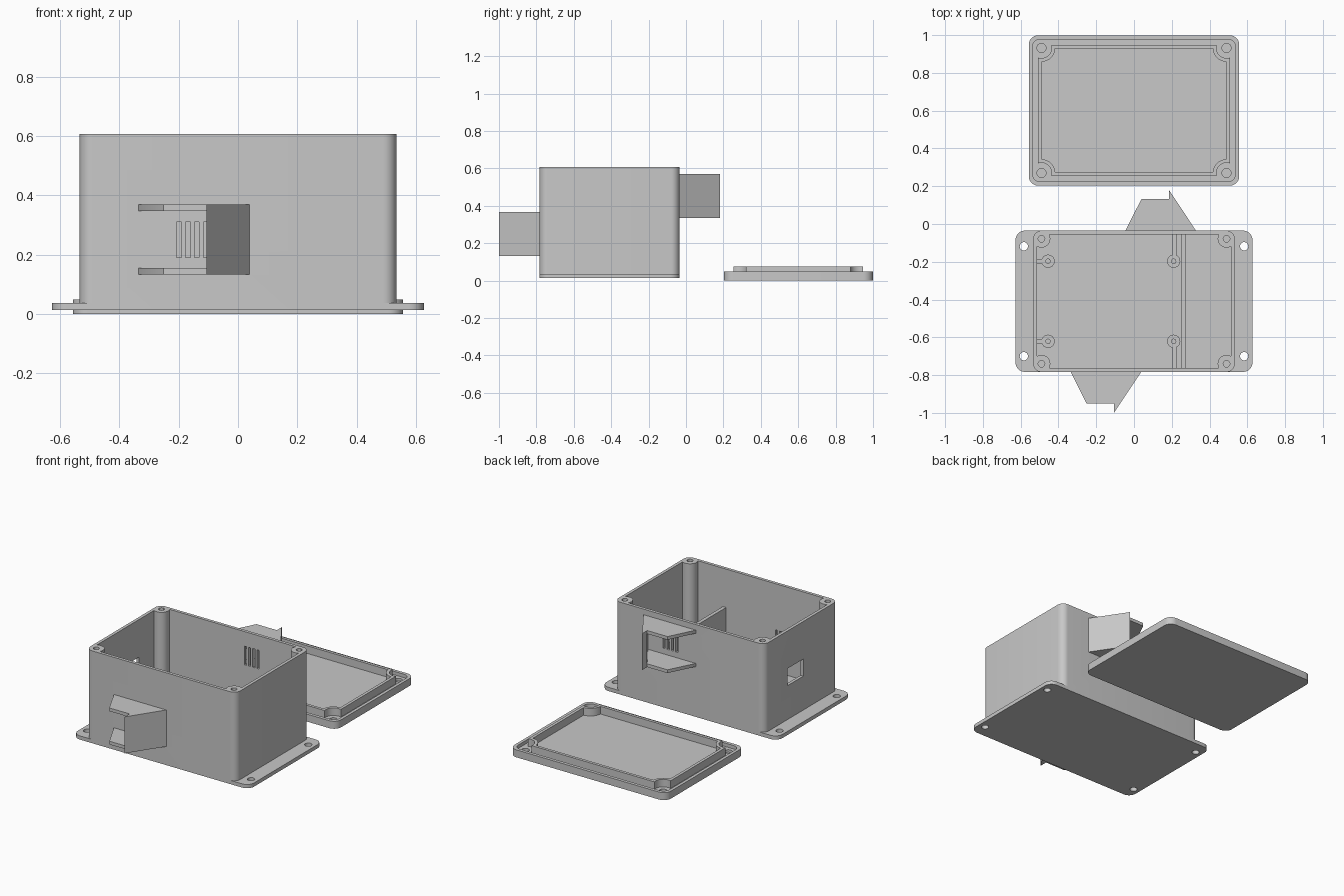
import bpy, bmesh
from math import pi, cos, sin, sqrt, atan2, radians

if "Cube" in bpy.data.objects:
    bpy.data.objects.remove(bpy.data.objects["Cube"])

grey = bpy.data.materials.new("plastic grey")
grey.use_nodes = True
COLOUR = (0.58, 0.58, 0.58, 1)
grey.diffuse_color = COLOUR
grey.node_tree.nodes["Principled BSDF"].inputs["Base Color"].default_value = COLOUR

BOX_Y, LID_Y = -0.409, 0.601      # centres of the box and the lid
HX, HY = 0.534, 0.374             # half size of the box
PX, PY = 0.49, 0.331              # screw post offsets
BASE, FLOOR, TOP = 0.013, 0.04, 0.607
CORNERS = [(sx, sy) for sx in (-1, 1) for sy in (-1, 1)]


def make(name, bm):
    bmesh.ops.recalc_face_normals(bm, faces=bm.faces)
    mesh = bpy.data.meshes.new(name)
    bm.to_mesh(mesh)
    bm.free()
    mesh.materials.append(grey)
    ob = bpy.data.objects.new(name, mesh)
    bpy.context.collection.objects.link(ob)
    return ob


def prism(name, outline, z0, z1):
    bm = bmesh.new()
    face = bm.faces.new([bm.verts.new((x, y, z0)) for x, y in outline])
    up = bmesh.ops.extrude_face_region(bm, geom=[face])["geom"]
    bmesh.ops.translate(bm, vec=(0, 0, z1 - z0),
                        verts=[v for v in up if isinstance(v, bmesh.types.BMVert)])
    return make(name, bm)


def block(name, x0, x1, y0, y1, z0, z1):
    return prism(name, [(x0, y0), (x1, y0), (x1, y1), (x0, y1)], z0, z1)


def circle(x, y, r, n=24):
    return [(x + r * cos(2 * pi * i / n), y + r * sin(2 * pi * i / n)) for i in range(n)]


def rounded(hx, hy, r, cy, n=8):
    pts = []
    for q, (sx, sy) in enumerate([(1, 1), (-1, 1), (-1, -1), (1, -1)]):
        for i in range(n + 1):
            a = (q + i / n) * pi / 2
            pts.append((sx * (hx - r) + r * cos(a), cy + sy * (hy - r) + r * sin(a)))
    return pts


def notched(a, b, r, cy, n=12):
    """Rectangle whose corners are bitten out around the screw posts."""
    t0 = atan2(-sqrt(r * r - (a - PX) ** 2), a - PX)
    t1 = atan2(b - PY, -sqrt(r * r - (b - PY) ** 2))
    if t1 > 0:
        t1 -= 2 * pi
    arc = [(PX + r * cos(t0 + (t1 - t0) * i / n), PY + r * sin(t0 + (t1 - t0) * i / n))
           for i in range(n + 1)]
    pts = arc + [(-x, y) for x, y in arc[::-1]]
    pts += [(-x, -y) for x, y in arc] + [(x, -y) for x, y in arc[::-1]]
    return [(x, cy + y) for x, y in pts]


def cut(ob, *cutters):
    bpy.context.view_layer.objects.active = ob
    for c in cutters:
        m = ob.modifiers.new("cut", "BOOLEAN")
        m.operation, m.solver, m.object = "DIFFERENCE", "EXACT", c
        bpy.ops.object.modifier_apply(modifier=m.name)
        bpy.data.objects.remove(c)


# Box shell: the notched cavity leaves a screw post in every corner
box = prism("box_shell", rounded(HX, HY, 0.044, BOX_Y), BASE + 0.005, TOP)
cut(box, prism("cavity", notched(0.514, 0.354, 0.047, BOX_Y), FLOOR, TOP + 0.1))
for sx, sy in CORNERS:
    cut(box, prism("screw_hole", circle(sx * PX, BOX_Y + sy * PY, 0.018, 12), 0.35, TOP + 0.1))

# Cable port in the side wall
cut(box, block("port", -0.6, -0.48, -0.43, -0.27, 0.255, 0.365))

# Mounting flange
flange = prism("mounting_flange", rounded(0.627, HY, 0.05, BOX_Y), BASE, 0.037)
for sx, sy in CORNERS:
    cut(flange, prism("flange_hole", circle(sx * 0.583, BOX_Y + sy * 0.291, 0.022), -0.1, 0.1))


# Vent hoods, each with two shelves, a slanted shield and four slots in the wall
def vent(label, x0, z0, side):
    wall = BOX_Y + side * HY
    z1 = z0 + 0.235

    def place(pts):
        return [(x0 + x, wall + side * y) for x, y in pts]

    shelf = place([(0, -0.005), (0, 0), (0.084, 0.167), (0.229, 0.167), (0.341, 0), (0.341, -0.005)])
    prism(label + "_hood_lower_shelf", shelf, z0, z0 + 0.021)
    prism(label + "_hood_upper_shelf", shelf, z1 - 0.021, z1)
    prism(label + "_hood_shield", place([(0.229, 0.167), (0.229, 0.217), (0.373, 0), (0.341, 0)]), z0, z1)
    for i in range(4):
        x = x0 + 0.128 + 0.03 * i
        cut(box, block("slot", x, x + 0.016, wall - 0.04, wall + 0.04, z0 + 0.057, z0 + 0.177))


vent("front", -0.335, 0.133, -1)
vent("back", -0.045, 0.336, 1)

# Inner divider
block("divider", 0.249, 0.272, BOX_Y - 0.36, BOX_Y + 0.36, FLOOR - 0.01, 0.36)

# Circuit board standoffs with pins and bracing ribs
for sy, place in ((-1, "front"), (1, "back")):
    y = BOX_Y + sy * 0.212
    for x, side in ((-0.455, "right"), (0.21, "left")):
        name = place + "_" + side
        prism(name + "_standoff", circle(x, y, 0.035), FLOOR - 0.01, 0.13)
        prism(name + "_pin", circle(x, y, 0.014, 16), 0.12, 0.165)
    block(place + "_right_rib", -0.52, -0.455, y - 0.011, y + 0.011, FLOOR - 0.01, 0.125)
    ends = sorted((y, BOX_Y + sy * 0.36))
    block(place + "_left_rib", 0.204, 0.225, ends[0], ends[1], FLOOR - 0.01, 0.125)

# Lid with a raised rim, a recessed panel and blind screw holes
lid = prism("lid", rounded(0.557, 0.398, 0.05, LID_Y), 0, 0.048)
cut(lid, prism("recess", rounded(HX + 0.003, HY + 0.003, 0.04, LID_Y), 0.026, 0.1))
for sx, sy in CORNERS:
    cut(lid, prism("lid_hole", circle(sx * PX, LID_Y + sy * PY, 0.024), 0.01, 0.1))

# Locating ridge that drops inside the box walls
ridge = prism("lid_ridge", notched(0.507, 0.346, 0.054, LID_Y), 0.02, 0.075)
cut(ridge, prism("ridge_inside", notched(0.488, 0.327, 0.073, LID_Y), 0, 0.1))

# Smooth the round parts and keep the edges crisp
bpy.ops.object.select_all(action="DESELECT")
for ob in bpy.context.collection.objects:
    if ob.type == "MESH" and grey.name in ob.data.materials:
        ob.select_set(True)
        bpy.context.view_layer.objects.active = ob
bpy.ops.object.shade_smooth_by_angle(angle=radians(30))
